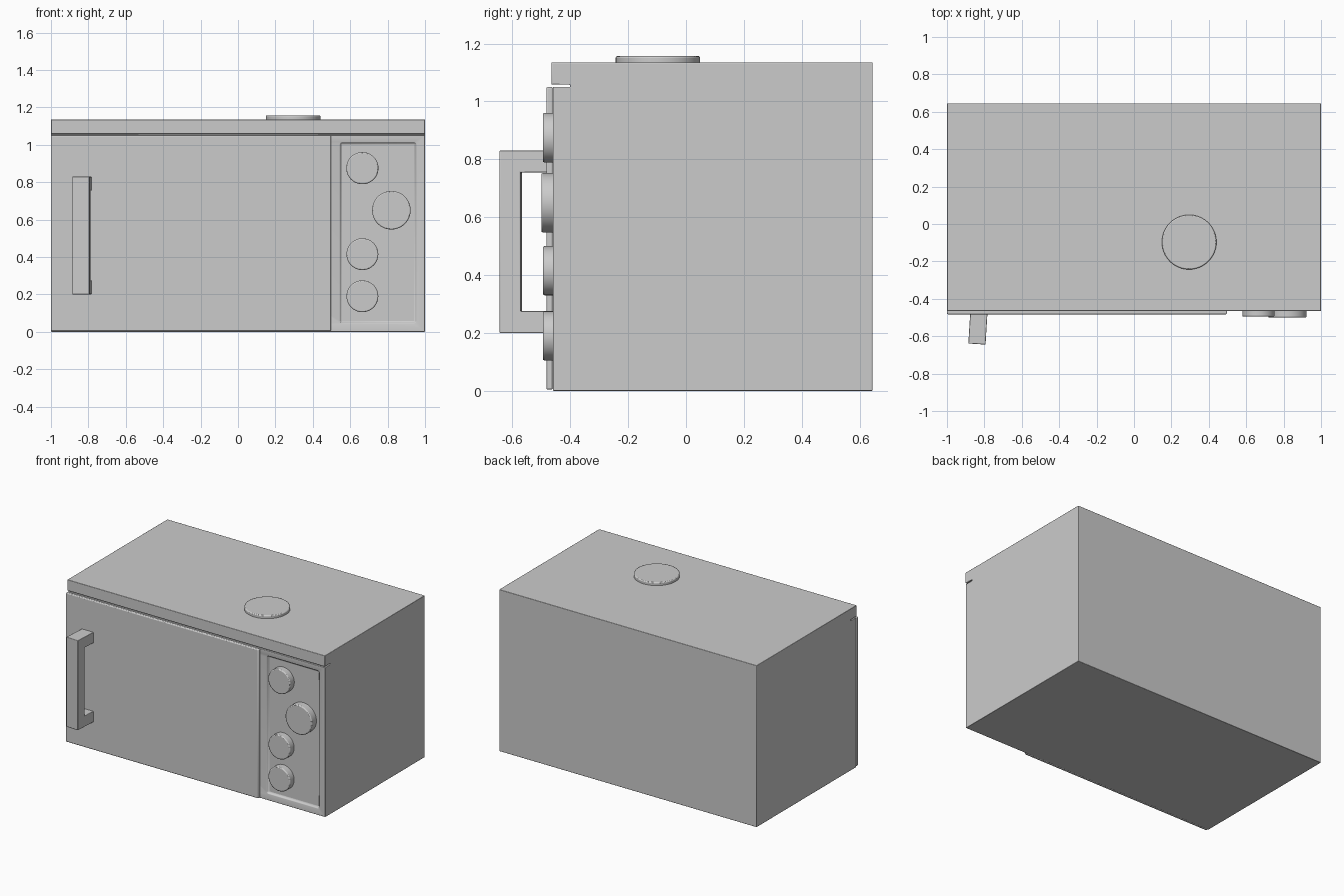
import bpy, bmesh, math
from mathutils import Matrix

if "Cube" in bpy.data.objects:
    bpy.data.objects.remove(bpy.data.objects["Cube"])


def finish(name, bm, bevel=0.004):
    bmesh.ops.recalc_face_normals(bm, faces=bm.faces)
    me = bpy.data.meshes.new(name)
    bm.to_mesh(me)
    bm.free()
    ob = bpy.data.objects.new(name, me)
    bpy.context.collection.objects.link(ob)
    if bevel:
        mod = ob.modifiers.new("soft_edges", 'BEVEL')
        mod.width = bevel
        mod.segments = 2
        mod.limit_method = 'ANGLE'
    bpy.ops.object.select_all(action='DESELECT')
    ob.select_set(True)
    bpy.context.view_layer.objects.active = ob
    bpy.ops.object.shade_smooth_by_angle(angle=math.radians(35))
    return ob


def extrude_yz(name, pts, x0, x1, bevel=0.004):
    """Extrude a (y, z) outline along x."""
    bm = bmesh.new()
    face = bm.faces.new([bm.verts.new((x0, y, z)) for y, z in pts])
    ext = bmesh.ops.extrude_face_region(bm, geom=[face])
    vs = [g for g in ext['geom'] if isinstance(g, bmesh.types.BMVert)]
    bmesh.ops.translate(bm, verts=vs, vec=(x1 - x0, 0, 0))
    return finish(name, bm, bevel)


def box(name, x, y, z, bevel=0.004):
    pts = [(y[0], z[0]), (y[1], z[0]), (y[1], z[1]), (y[0], z[1])]
    return extrude_yz(name, pts, x[0], x[1], bevel)


def disc(name, loc, r, depth, facing_front=False, bevel=0.006):
    bm = bmesh.new()
    rot = Matrix.Rotation(math.pi / 2, 4, 'X') if facing_front else Matrix()
    bmesh.ops.create_cone(bm, cap_ends=True, segments=64, radius1=r, radius2=r,
                          depth=depth, matrix=Matrix.Translation(loc) @ rot)
    return finish(name, bm, bevel)


# Casing with the overhanging top lip and the thin gap beneath it
FRONT = -0.46
body = extrude_yz("casing", [
    (FRONT, 0), (0.645, 0), (0.645, 1.135), (-0.465, 1.135),
    (-0.465, 1.058), (-0.40, 1.058), (-0.40, 1.05), (FRONT, 1.05)], -1, 1, 0.003)

# Recessed control panel
cutter = box("panel_recess_cutter", (0.545, 0.953), (-0.55, FRONT + 0.012),
             (0.047, 1.013), 0.012)
cutter.hide_render = True
cutter.hide_set(True)
cut = body.modifiers.new("panel_recess", 'BOOLEAN')
cut.operation = 'DIFFERENCE'
cut.object = cutter
cut.solver = 'EXACT'
body.modifiers.move(1, 0)
body.modifiers["soft_edges"].angle_limit = math.radians(50)

# Door
box("door", (-1, 0.497), (-0.483, FRONT), (0.004, 1.05), 0.006)

# Door handle, slightly turned about the vertical
handle = extrude_yz("door_handle", [
    (0.02, 0.2), (-0.16, 0.2), (-0.16, 0.83), (0.02, 0.83),
    (0.02, 0.755), (-0.088, 0.755), (-0.088, 0.275), (0.02, 0.275)],
    -0.046, 0.046, 0.003)
handle.location = (-0.83, -0.482, 0)
handle.rotation_euler.z = math.radians(-3.5)

# Control knobs
for i, (x, z, r, tip) in enumerate([(0.665, 0.875, 0.086, -0.495),
                                    (0.82, 0.65, 0.103, -0.50),
                                    (0.665, 0.415, 0.085, -0.495),
                                    (0.665, 0.19, 0.085, -0.495)]):
    back = FRONT + 0.02
    disc(f"knob_{i + 1}", (x, (tip + back) / 2, z), r, back - tip, True)

# Round cap on top
disc("top_cap", (0.295, -0.097, 1.141), 0.146, 0.032)
